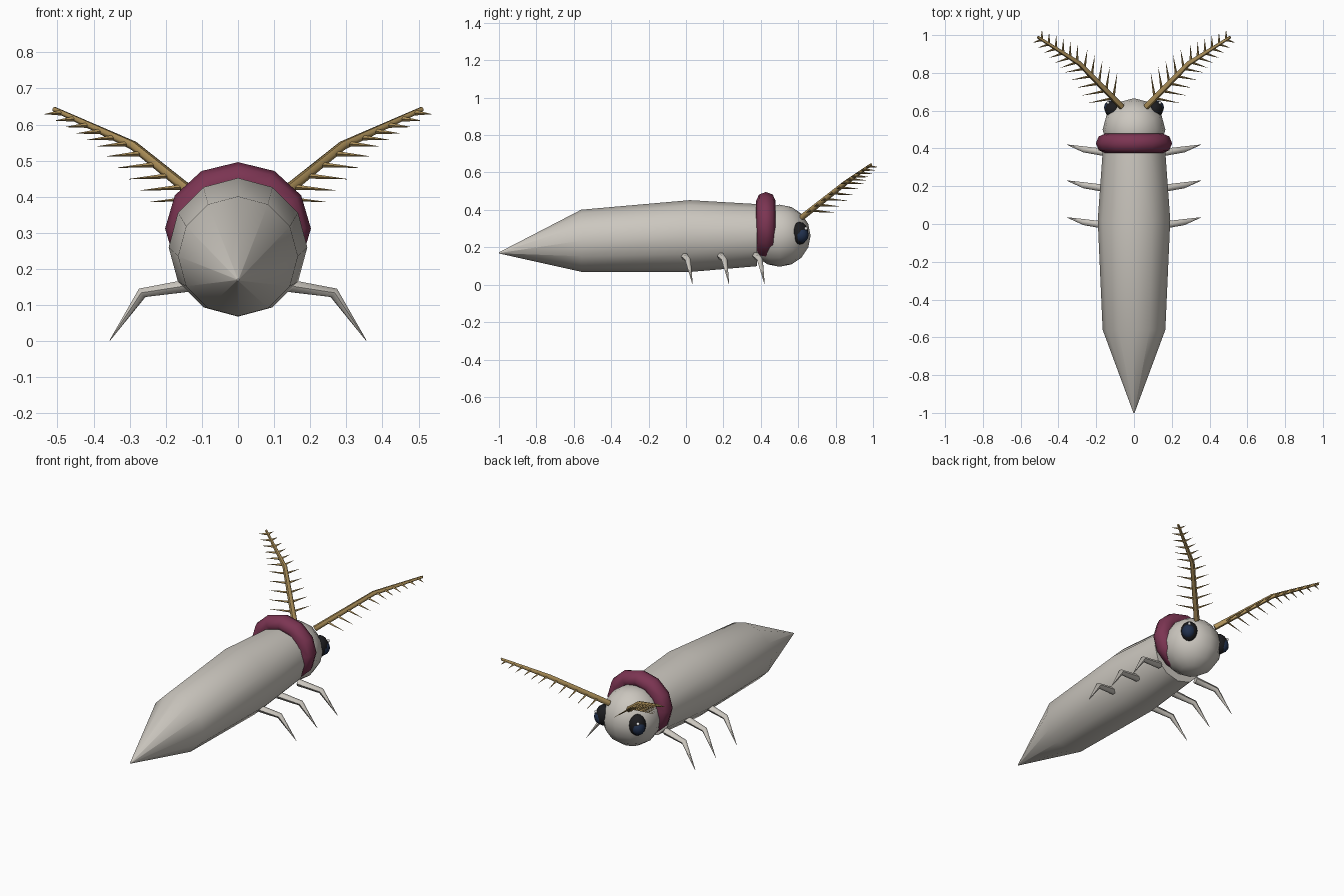
import bpy, bmesh, math
from mathutils import Vector, Matrix

cube = bpy.data.objects.get("Cube")
if cube:
    bpy.data.objects.remove(cube)


def material(name, rgb):
    m = bpy.data.materials.new(name)
    m.use_nodes = True
    m.diffuse_color = (*rgb, 1)
    m.node_tree.nodes["Principled BSDF"].inputs["Base Color"].default_value = (*rgb, 1)
    return m


SKIN = material("pale grey", (0.60, 0.57, 0.52))
MAROON = material("maroon", (0.20, 0.035, 0.085))
TAN = material("antenna tan", (0.42, 0.28, 0.10))
BLACK = material("eye black", (0.012, 0.012, 0.014))
NAVY = material("eye navy", (0.015, 0.03, 0.075))
WHITE = material("eye glint", (0.85, 0.85, 0.85))


def finish(name, bm, mat, angle=60):
    bmesh.ops.recalc_face_normals(bm, faces=bm.faces)
    mesh = bpy.data.meshes.new(name)
    bm.to_mesh(mesh)
    bm.free()
    mesh.materials.append(mat)
    ob = bpy.data.objects.new(name, mesh)
    bpy.context.collection.objects.link(ob)
    bpy.ops.object.select_all(action="DESELECT")
    ob.select_set(True)
    bpy.context.view_layer.objects.active = ob
    bpy.ops.object.shade_smooth_by_angle(angle=math.radians(angle))
    return ob


def tube(bm, stations, sides, axis=None):
    """Loft capped rings through (point, radius) stations."""
    pts = [Vector(p) for p, _ in stations]
    rings = []
    for i, (_, r) in enumerate(stations):
        t = axis or (pts[min(i + 1, len(pts) - 1)] - pts[max(i - 1, 0)])
        t = Vector(t).normalized()
        u = t.cross(Vector((0, 0, 1))).normalized()
        v = u.cross(t)
        ring = []
        for k in range(sides):
            a = math.tau * k / sides
            ring.append(bm.verts.new(pts[i] + r * (u * math.cos(a) + v * math.sin(a))))
        rings.append(ring)
    for a, b in zip(rings, rings[1:]):
        for k in range(sides):
            n = (k + 1) % sides
            bm.faces.new((a[k], a[n], b[n], b[k]))
    bm.faces.new(rings[0])
    bm.faces.new(rings[-1])


def ball(name, center, scale, mat, segs=12, rings=8):
    bm = bmesh.new()
    bmesh.ops.create_uvsphere(
        bm, u_segments=segs, v_segments=rings, radius=1,
        matrix=Matrix.Translation(center) @ Matrix.Diagonal((*scale, 1)))
    return finish(name, bm, mat)


# Tapered body with a pointed tail
bm = bmesh.new()
tube(bm, [((0, -1, 0.17), 0.003), ((0, -0.56, 0.235), 0.166),
          ((0, 0.02, 0.26), 0.192), ((0, 0.38, 0.265), 0.166)], 12, (0, 1, 0))
finish("body", bm, SKIN)

# Head
ball("head", (0, 0.5, 0.262), (0.166, 0.166, 0.166), SKIN)

# Collar ring around the neck
bpy.ops.mesh.primitive_torus_add(
    major_segments=12, minor_segments=8, major_radius=0.15, minor_radius=0.052,
    location=(0, 0.427, 0.312), rotation=(math.pi / 2, 0, 0))
collar = bpy.context.object
collar.name = "collar"
collar.scale = (1, 0.91, 1)
collar.data.materials.append(MAROON)
bpy.ops.object.shade_smooth_by_angle(angle=math.radians(60))

for side, s in (("left", 1), ("right", -1)):
    # Eye with iris and glint
    ball(side + "_eye", (s * 0.108, 0.607, 0.275), (0.047, 0.047, 0.06), BLACK)
    ball(side + "_iris", (s * 0.121, 0.617, 0.266), (0.038, 0.038, 0.042), NAVY)
    ball(side + "_glint", (s * 0.137, 0.642, 0.300), (0.009, 0.009, 0.009), WHITE, 8, 6)

    # Legs
    for label, y in (("front", 0.375), ("middle", 0.185), ("rear", -0.01)):
        bm = bmesh.new()
        tube(bm, [((s * 0.13, y, 0.155), 0.02), ((s * 0.265, y + 0.02, 0.134), 0.016),
                  ((s * 0.355, y + 0.045, 0.002), 0.001)], 6)
        finish(f"{side}_{label}_leg", bm, SKIN)

    # Antenna stem
    path = [Vector((s * 0.065, 0.62, 0.36)), Vector((s * 0.29, 0.85, 0.542)),
            Vector((s * 0.51, 0.99, 0.643))]
    bm = bmesh.new()
    tube(bm, list(zip(path, (0.016, 0.013, 0.007))), 6)
    finish(side + "_antenna", bm, TAN)

    # Paired barbs that shorten towards the tip
    bm = bmesh.new()
    count = 11
    for i in range(count):
        f = 0.2 + 1.7 * i / (count - 1)
        k = int(f)
        base = path[k].lerp(path[k + 1], f - k)
        length = 0.145 - 0.05 * f
        for turn in (-55, 55):
            a = math.radians((44 if k == 0 else 36) + turn)
            tip = base + length * Vector((s * math.cos(a), math.sin(a), -0.08))
            tube(bm, [(base, 0.008), (tip, 0.0005)], 4)
    finish(side + "_antenna_barbs", bm, TAN)
